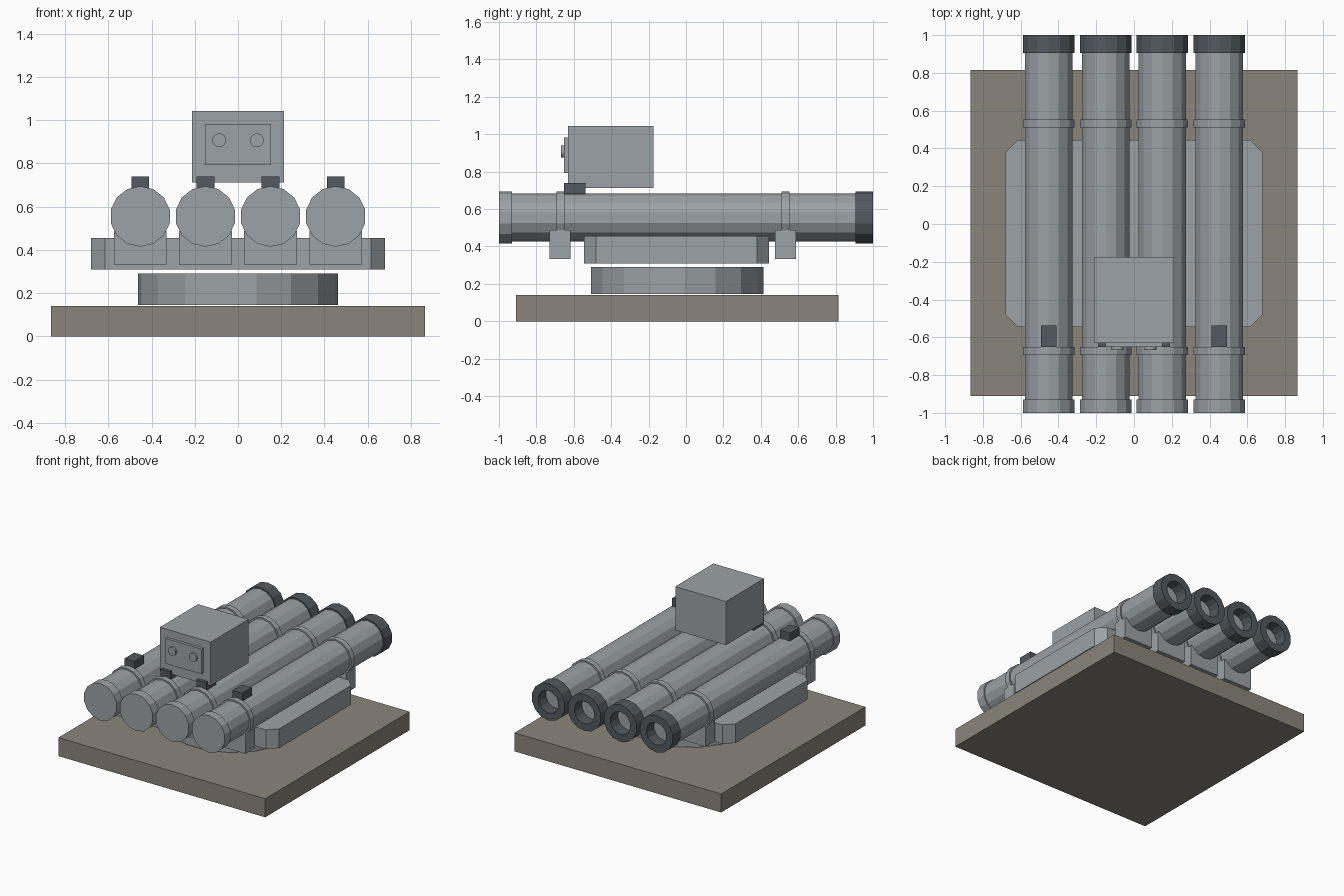
import bpy, bmesh, math
from mathutils import Matrix

cube = bpy.data.objects.get("Cube")
if cube:
    bpy.data.objects.remove(cube)


def material(name, rgb):
    m = bpy.data.materials.new(name)
    m.use_nodes = True
    m.diffuse_color = (*rgb, 1)
    m.node_tree.nodes["Principled BSDF"].inputs["Base Color"].default_value = (*rgb, 1)
    return m


GREY = material("steel grey", (0.33, 0.36, 0.38))
DARK = material("dark steel", (0.085, 0.1, 0.115))
TAN = material("stone tan", (0.26, 0.235, 0.195))


def finish(name, bm, mat):
    bmesh.ops.recalc_face_normals(bm, faces=bm.faces)
    mesh = bpy.data.meshes.new(name)
    bm.to_mesh(mesh)
    bm.free()
    mesh.materials.append(mat)
    obj = bpy.data.objects.new(name, mesh)
    bpy.context.collection.objects.link(obj)
    return obj


def box(name, x, y, z, mat, chamfer=0):
    """Box from (min, max) ranges, with optional chamfered upright edges."""
    bm = bmesh.new()
    bmesh.ops.create_cube(bm, size=1)
    for v in bm.verts:
        v.co = [r[0] + (c + 0.5) * (r[1] - r[0]) for c, r in zip(v.co, (x, y, z))]
    if chamfer:
        upright = [e for e in bm.edges if abs(e.verts[0].co.z - e.verts[1].co.z) > 0.01]
        bmesh.ops.bevel(bm, geom=upright, offset=chamfer, segments=1, affect='EDGES')
    return finish(name, bm, mat)


def lathe(name, profile, x, z, sides, mat):
    """Revolve (radius, y) points around an axis along y; zero radius closes an end."""
    bm = bmesh.new()
    rings = []
    for r, y in profile:
        n = sides if r else 1
        rings.append([bm.verts.new((x + r * math.sin(math.tau * i / n), y,
                                    z + r * math.cos(math.tau * i / n))) for i in range(n)])
    for a, b in zip(rings, rings[1:]):
        for i in range(sides):
            j = (i + 1) % sides
            if len(a) == 1:
                bm.faces.new((a[0], b[i], b[j]))
            elif len(b) == 1:
                bm.faces.new((a[i], a[j], b[0]))
            else:
                bm.faces.new((a[i], a[j], b[j], b[i]))
    # Merge the fans of the flat ends
    bmesh.ops.dissolve_limit(bm, angle_limit=0.01, verts=bm.verts, edges=bm.edges)
    return finish(name, bm, mat)


# Ground slab, turntable and cradle
box("base_slab", (-0.865, 0.865), (-0.91, 0.815), (0, 0.14), TAN)
bm = bmesh.new()
bmesh.ops.create_cone(bm, cap_ends=True, segments=17, radius1=0.465, radius2=0.465,
                      depth=0.145, matrix=Matrix.Translation((0, -0.05, 0.218)))
finish("turntable", bm, GREY)
box("cradle", (-0.68, 0.68), (-0.545, 0.445), (0.31, 0.455), GREY, 0.065)

# Four tubes with front cap, raised bands, open rear collar, saddles and sight
TUBE, BAND, HOLE, AXIS, SIDES = 0.129, 0.14, 0.085, 0.555, 14
body = [(0, -1), (BAND, -1), (BAND, -0.93), (TUBE, -0.93),
        (TUBE, -0.693), (BAND, -0.693), (BAND, -0.65), (TUBE, -0.65),
        (TUBE, 0.51), (BAND, 0.51), (BAND, 0.553), (TUBE, 0.553),
        (TUBE, 0.908), (0, 0.908)]
collar = [(HOLE, 0.905), (BAND, 0.905), (BAND, 1), (HOLE, 1), (HOLE, 0.905)]
for n in range(4):
    x = -0.452 + 0.3013 * n
    tag = f"_{n + 1}"
    lathe("tube" + tag, body, x, AXIS, SIDES, GREY)
    lathe("rear_collar" + tag, collar, x, AXIS, SIDES, DARK)
    span = (x - 0.122, x + 0.122)
    box("front_saddle" + tag, span, (-0.73, -0.618), (0.333, 0.487), GREY)
    box("rear_saddle" + tag, span, (0.475, 0.587), (0.333, 0.487), GREY)
    box("sight_block" + tag, (x - 0.041, x + 0.041), (-0.652, -0.538), (0.68, 0.74), DARK)

# Sensor housing with front panel and two lenses
box("sensor_housing", (-0.212, 0.212), (-0.63, -0.175), (0.713, 1.043), GREY)
box("sensor_panel", (-0.152, 0.152), (-0.652, -0.625), (0.793, 0.983), GREY)
for side, x in (("right", -0.087), ("left", 0.087)):
    lens = [(0, -0.667), (0.032, -0.667), (0.032, -0.645), (0, -0.645)]
    lathe(side + "_lens", lens, x, 0.907, 16, GREY)
